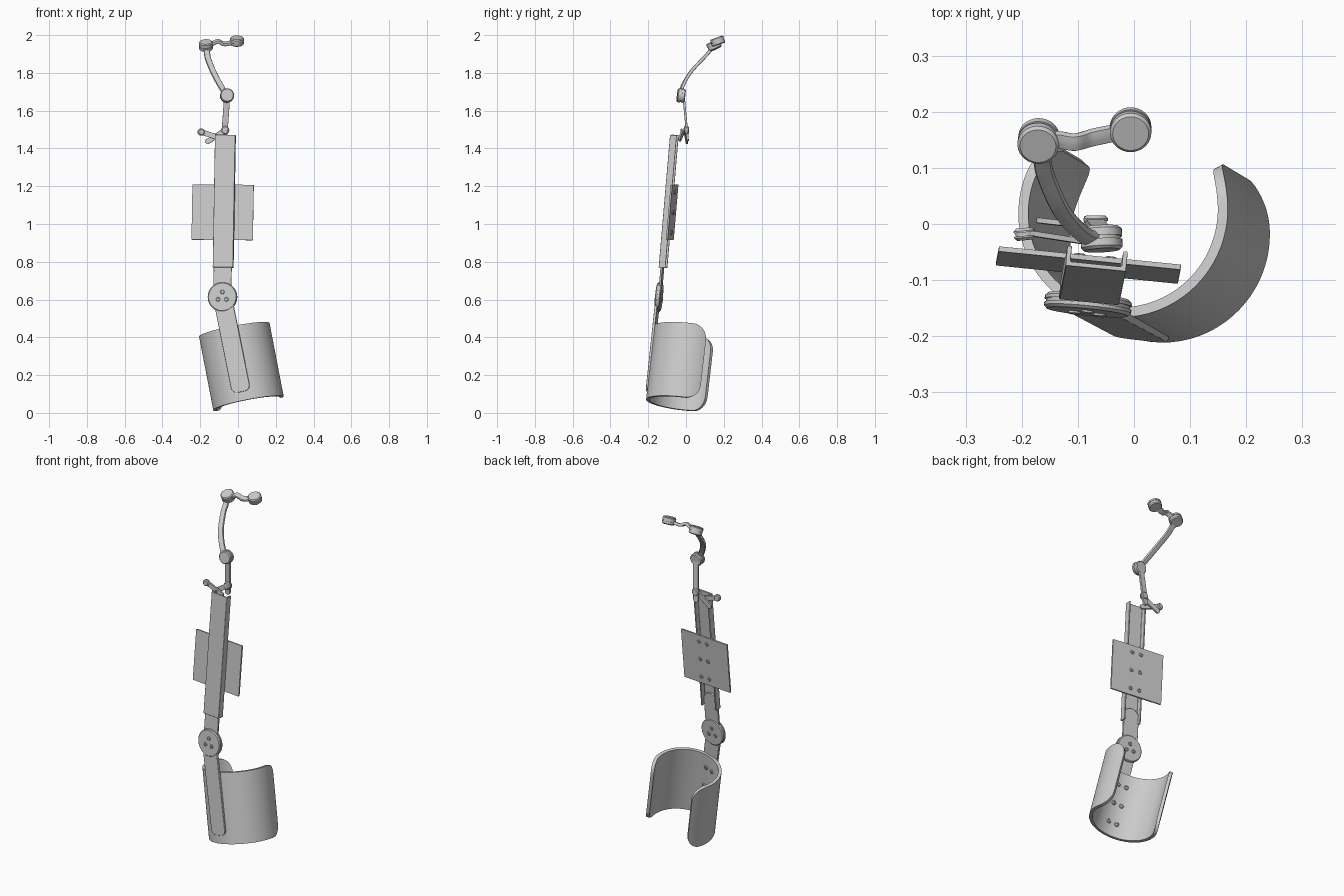
import bpy, bmesh
from math import sin, cos, pi, radians, sqrt
from mathutils import Vector, Matrix

if "Cube" in bpy.data.objects:
    bpy.data.objects.remove(bpy.data.objects["Cube"])

grey = bpy.data.materials.new("light_grey")
grey.use_nodes = True
grey.diffuse_color = (0.6, 0.6, 0.6, 1)
grey.node_tree.nodes["Principled BSDF"].inputs["Base Color"].default_value = (0.6, 0.6, 0.6, 1)


def frame(origin, up, xhint):
    z = Vector(up).normalized()
    x = Vector(xhint)
    x = (x - z * x.dot(z)).normalized()
    m = Matrix((x, z.cross(x), z)).transposed().to_4x4()
    m.translation = Vector(origin)
    return m


def finish(name, bm, matrix=None, bevel=0):
    bmesh.ops.recalc_face_normals(bm, faces=bm.faces)
    if matrix:
        bm.transform(matrix)
    me = bpy.data.meshes.new(name)
    bm.to_mesh(me)
    bm.free()
    ob = bpy.data.objects.new(name, me)
    bpy.context.collection.objects.link(ob)
    me.materials.append(grey)
    if bevel:
        mod = ob.modifiers.new("edge", 'BEVEL')
        mod.width, mod.segments, mod.limit_method = bevel, 2, 'ANGLE'
    bpy.ops.object.select_all(action='DESELECT')
    ob.select_set(True)
    bpy.context.view_layer.objects.active = ob
    bpy.ops.object.shade_smooth_by_angle(angle=radians(35))
    return ob


def prism(name, matrix, points, depth, bevel=0):
    """Extrude a closed outline of 3D points along a depth vector."""
    bm = bmesh.new()
    face = bm.faces.new([bm.verts.new(p) for p in points])
    new = bmesh.ops.extrude_face_region(bm, geom=[face])["geom"]
    bmesh.ops.translate(bm, vec=depth, verts=[g for g in new if isinstance(g, bmesh.types.BMVert)])
    return finish(name, bm, matrix, bevel)


def bar(name, matrix, x0, x1, z0, z1, y0, y1, r, bevel=0.002):
    """Flat bar with rounded corners, thickness along local y."""
    pts = []
    for cx, cz, a0 in ((x1 - r, z1 - r, 0), (x0 + r, z1 - r, 90),
                       (x0 + r, z0 + r, 180), (x1 - r, z0 + r, 270)):
        for i in range(7):
            a = radians(a0 + i * 15)
            pts.append((cx + r * cos(a), y0, cz + r * sin(a)))
    return prism(name, matrix, pts, (0, y1 - y0, 0), bevel)


def lathe(name, centre, axis, profile, n=32):
    """Spin a (radius, height) profile round an axis."""
    bm = bmesh.new()
    rings = [[bm.verts.new((r * cos(2 * pi * i / n), r * sin(2 * pi * i / n), h))
              for i in range(n)] for r, h in profile]
    for a, b in zip(rings, rings[1:]):
        for i in range(n):
            j = (i + 1) % n
            bm.faces.new((a[i], a[j], b[j], b[i]))
    bm.faces.new(rings[0])
    bm.faces.new(rings[-1])
    m = Vector(axis).to_track_quat('Z', 'Y').to_matrix().to_4x4()
    m.translation = Vector(centre)
    return finish(name, bm, m)


def joint(name, centre, axis, r, h):
    """Two stacked discs with a groove between them."""
    e, g = 0.005, 0.003
    lathe(name, centre, axis, [(r - e, -h), (r, e - h), (r, -g), (r - g, -g),
                               (r - g, g), (r, g), (r, h - e), (r - e, h)])


def screw(name, matrix, x, z, y, side, r=0.011, h=0.005):
    """Socket head screw on a plate; side is -1 for front, 1 for back."""
    axis = matrix.to_3x3() @ Vector((0, side, 0))
    lathe(name, matrix @ Vector((x, y, z)), axis,
          [(r, -h), (r, h * 0.6), (r * 0.8, h), (r * 0.5, h), (r * 0.5, 0)], 16)


def strap(name, points, hint, width, thick):
    """Sweep a rounded rectangular section along a smooth path."""
    p = [Vector(q) for q in points]
    p = [2 * p[0] - p[1]] + p + [2 * p[-1] - p[-2]]
    path = []
    for a, b, c, d in zip(p, p[1:], p[2:], p[3:]):
        for i in range(8):
            t = i / 8
            path.append(0.5 * (2 * b + (c - a) * t + (2 * a - 5 * b + 4 * c - d) * t * t
                               + (3 * b - a - 3 * c + d) * t ** 3))
    path.append(p[-2])
    bm, rings, n = bmesh.new(), [], 12
    for i, q in enumerate(path):
        tan = (path[min(i + 1, len(path) - 1)] - path[max(i - 1, 0)]).normalized()
        side = tan.cross(Vector(hint)).normalized()
        nor = side.cross(tan)
        ring = []
        for k in range(n):
            c, s = cos(2 * pi * (k + .5) / n), sin(2 * pi * (k + .5) / n)
            f = 1 / (c ** 4 + s ** 4) ** 0.25
            ring.append(bm.verts.new(q + side * c * f * width / 2 + nor * s * f * thick / 2))
        rings.append(ring)
    for a, b in zip(rings, rings[1:]):
        for k in range(n):
            j = (k + 1) % n
            bm.faces.new((a[k], a[j], b[j], b[k]))
    bm.faces.new(rings[0])
    bm.faces.new(rings[-1])
    finish(name, bm)


# Upper channel with its mounting plate
PIVOT = (-0.083, -0.153, 0.614)
upper = frame(PIVOT, (0.012, 0.06, 0.70), (1, -0.1, 0))
W, D, T = 0.054, 0.036, 0.008
u_shape = [(-W, 0), (W, 0), (W, D), (W - T, D), (W - T, T), (T - W, T), (T - W, D), (-W, D)]
prism("upper_channel", upper, [(x, y, 0.157) for x, y in u_shape], (0, 0, 0.705), 0.002)
bar("mounting_plate", upper, -0.173, 0.153, 0.306, 0.6, D, D + 0.009, 0.003, 0)
for row in (0.345, 0.453, 0.56):
    for x in (-0.028, 0.028):
        screw("plate_screw", upper, x, row, D + 0.009, 1)

# Link from channel to pivot
bar("upper_link", upper, -0.05, 0.046, -0.05, 0.24, 0.009, 0.02, 0.045)

# Pivot
axis = upper.to_3x3() @ Vector((0, -1, 0))
joint("pivot_joint", upper @ Vector((0, 0.01, 0)), axis, 0.078, 0.014)
for k in range(3):
    a = radians(90 + 120 * k)
    screw("pivot_screw", upper, 0.026 * cos(a), 0.026 * sin(a), -0.004, -1)
    screw("pivot_back_screw", upper, 0.026 * cos(a), 0.026 * sin(a), 0.024, 1)

# Lower bar
lower = frame(PIVOT, (-0.1, 0.053, 0.5), (1, -0.13, 0))
bar("lower_bar", lower, -0.05, 0.05, -0.515, 0.05, -0.002, 0.012, 0.03)

# Cuff: open cylinder with rounded wing corners
cuff = frame((0.018, 0, 0.245), (-0.075, 0.045, 0.39), (1, 0, 0))
R_OUT, R_IN, HALF, CORNER = 0.19, 0.172, 0.2, 0.08
start, end = radians(136), radians(388)
bm, cols, N = bmesh.new(), [], 72
for i in range(N + 1):
    t = 0.5 - 0.5 * cos(pi * i / N)
    a = start + (end - start) * t
    d = min(a - start, end - a) * R_OUT
    h = HALF
    if d < CORNER:
        h = HALF - CORNER + sqrt(max(0, CORNER ** 2 - (CORNER - d) ** 2))
    cols.append([bm.verts.new((r * cos(a), r * sin(a), z))
                 for r, z in ((R_OUT, -h), (R_OUT, h), (R_IN, h), (R_IN, -h))])
for a, b in zip(cols, cols[1:]):
    for k in range(4):
        j = (k + 1) % 4
        bm.faces.new((a[k], a[j], b[j], b[k]))
bm.faces.new(cols[0])
bm.faces.new(cols[-1])
finish("cuff", bm, cuff)
for z in (-0.12, 0, 0.12):
    for deg in (248, 264):
        a = radians(deg)
        n = Vector((-cos(a), -sin(a), 0))
        lathe("cuff_screw", cuff @ (-n * R_IN + Vector((0, 0, z))), cuff.to_3x3() @ n,
              [(0.013, -0.005), (0.013, 0.003), (0.01, 0.006), (0.006, 0.006), (0.006, 0.001)], 16)

# Small crossed levers at the channel top
def lever(name, a, b, r, thick):
    a, b = Vector(a), Vector(b)
    m = frame(a, b - a, (0.2, 0, 1) if abs((b - a).x) > abs((b - a).z) else (1, 0, 0))
    bar(name, m, -r, r, -r, (b - a).length + r, -thick / 2, thick / 2, r * 0.98, 0.001)

lever("short_lever", (-0.195, -0.015, 1.487), (-0.085, -0.032, 1.452), 0.014, 0.01)
lever("cross_lever", (-0.16, 0.005, 1.437), (-0.07, -0.005, 1.495), 0.014, 0.01)
joint("lever_pin", (-0.195, -0.018, 1.487), (0.1, -1, 0), 0.019, 0.011)
joint("lever_hub", (-0.068, 0.002, 1.497), (0, -1, 0), 0.022, 0.013)

# Jointed arm above the channel
lever("first_link", (-0.073, 0.008, 1.455), (-0.058, -0.012, 1.67), 0.016, 0.012)
J1, J2, J3 = (-0.058, -0.026, 1.68), (-0.17, 0.148, 1.945), (-0.006, 0.168, 1.968)
joint("first_joint", J1, (0.05, -1, 0.12), 0.037, 0.021)
joint("second_joint", J2, (-0.05, -0.42, 0.9), 0.037, 0.022)
joint("end_joint", J3, (0, -0.35, 0.94), 0.037, 0.02)
strap("second_link", [J1, (-0.088, -0.02, 1.725), (-0.128, 0.022, 1.8), (-0.157, 0.085, 1.87),
                      (-0.164, 0.118, 1.905), J2], (0, -0.7, 0.7), 0.032, 0.018)
strap("end_link", [J2, (-0.135, 0.15, 1.955), (-0.105, 0.146, 1.967), (-0.07, 0.155, 1.953), J3],
      (0, -0.4, 0.9), 0.032, 0.018)
